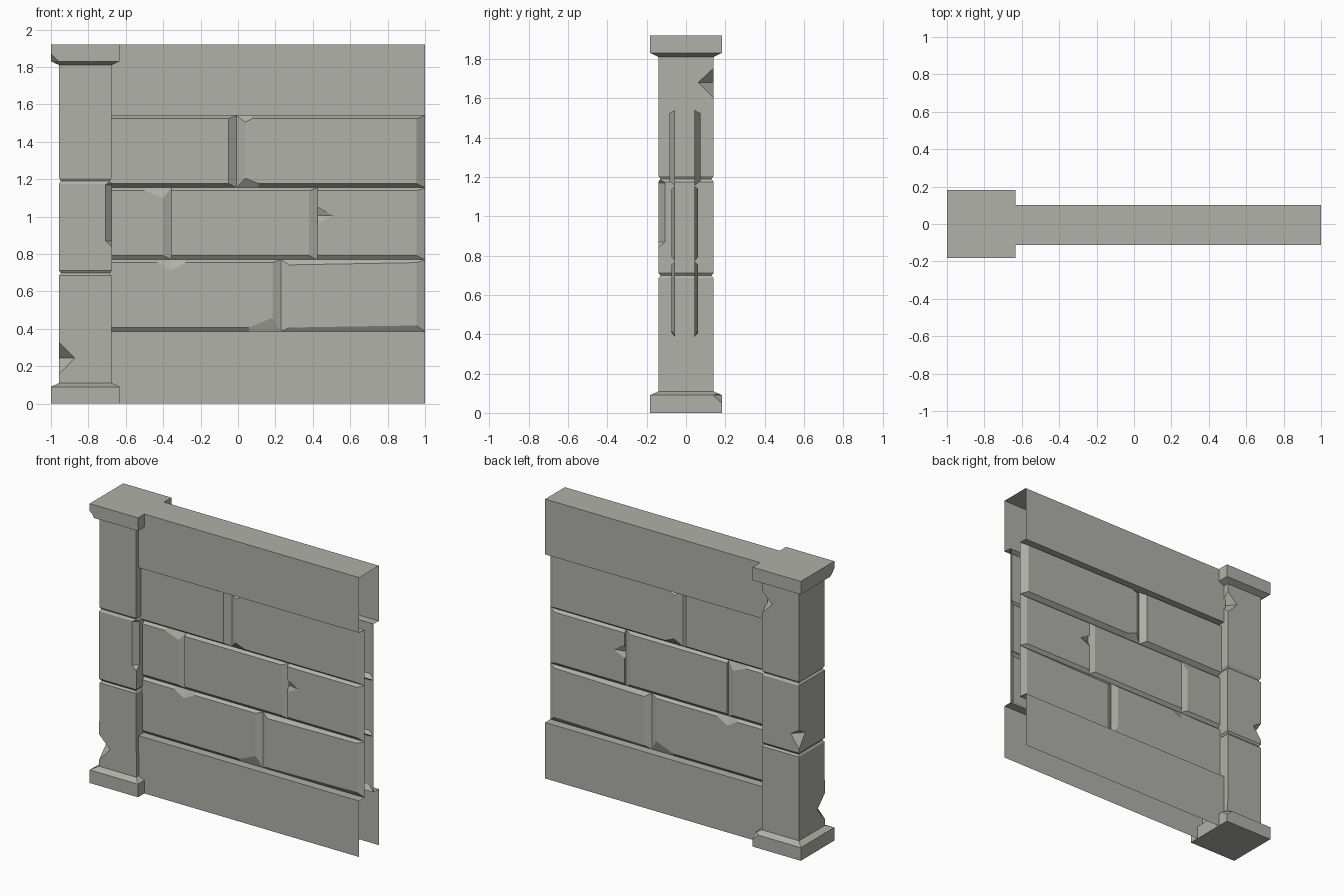
import bpy, bmesh

if "Cube" in bpy.data.objects:
    bpy.data.objects.remove(bpy.data.objects["Cube"])

YC = -0.006          # wall centre plane
GROOVE = 0.049       # joint depth from the centre plane
X_IN, X_END = -0.69, 1.0

stone = bpy.data.materials.new("stone")
stone.diffuse_color = (0.44, 0.44, 0.405, 1)
stone.use_nodes = True
stone.node_tree.nodes["Principled BSDF"].inputs["Base Color"].default_value = stone.diffuse_color


def finish(bm, name):
    me = bpy.data.meshes.new(name)
    bm.to_mesh(me)
    bm.free()
    me.materials.append(stone)
    ob = bpy.data.objects.new(name, me)
    bpy.context.collection.objects.link(ob)
    return ob


# ---- pillar with base, joint grooves and cap: stacked square rings
def pillar(rings, cx):
    bm = bmesh.new()
    loops = [[bm.verts.new((cx + sx * hx, sy * hy, z))
              for sx, sy in ((-1, -1), (1, -1), (1, 1), (-1, 1))] for z, hx, hy in rings]
    for a, b in zip(loops, loops[1:]):
        for i in range(4):
            j = (i + 1) % 4
            bm.faces.new((a[i], a[j], b[j], b[i]))
    bm.faces.new(loops[0][::-1])
    bm.faces.new(loops[-1])
    return finish(bm, "pillar")


# ---- wedge at a vertical corner; levels are (height, bite along each face)
def wedge(bm, cx, cy, sx, sy, levels, e=0.01):
    vs = []
    for z, d in levels:
        for ox, oy in ((e, e), (-d - e, e), (e, -d - e)):
            vs.append(bm.verts.new((cx + sx * ox, cy + sy * oy, z)))
    bmesh.ops.convex_hull(bm, input=vs)
    junk = [v for v in vs if v.is_valid and not v.link_faces]
    bmesh.ops.delete(bm, geom=junk, context='VERTS')


CX, HX, HY = -0.8165, 0.1415, 0.14
BX, BY = 0.1835, 0.182
GX, GY = HX - 0.011, HY - 0.010
post = pillar([(0, BX, BY), (0.09, BX, BY), (0.11, HX, HY),
               (0.685, HX - 0.002, HY), (0.698, GX, GY), (0.712, HX, HY),
               (1.175, HX, HY), (1.19, GX, GY), (1.205, HX - 0.002, HY),
               (1.81, HX - 0.002, HY), (1.83, BX, BY), (1.92, BX, BY)], CX)

# ---- broken corners of the pillar
bm = bmesh.new()
for sx, sy, hx, hy, levels in (
        (-1, -1, HX, HY, [(0.155, 0), (0.245, 0.085), (0.33, 0)]),
        (1, 1, HX, HY, [(1.60, 0), (1.68, 0.08), (1.755, 0)]),
        (-1, 1, HX, HY, [(0.74, 0), (0.83, 0.065), (0.87, 0)]),
        (1, -1, HX, HY, [(0.84, 0), (0.87, 0.033), (1.17, 0.033), (1.20, 0)]),
        (-1, -1, BX, BY, [(1.79, 0), (1.83, 0.04), (1.87, 0)]),
        (1, 1, BX, BY, [(0.05, 0), (0.09, 0.045), (0.13, 0)])):
    wedge(bm, CX + sx * hx, sy * hy, sx, sy, levels)
bmesh.ops.recalc_face_normals(bm, faces=bm.faces)
cutter = finish(bm, "chip_cutter")
cutter.hide_render = True
mod = post.modifiers.new("chips", 'BOOLEAN')
mod.operation, mod.object, mod.solver = 'DIFFERENCE', cutter, 'EXACT'
bpy.context.view_layer.objects.active = post
bpy.ops.object.modifier_apply(modifier="chips")
bpy.data.objects.remove(cutter)


# ---- plain bands: open profiles swept along x, no end caps
def band(name, profile):
    bm = bmesh.new()
    cols = [[bm.verts.new((x, YC + y, z)) for x in (X_IN, X_END)] for y, z in profile]
    for p, q in zip(cols, cols[1:]):
        bm.faces.new((p[0], p[1], q[1], q[0]))
    return finish(bm, name)


W, LOW, HIGH, TOP = 0.107, 0.385, 1.54, 1.92
band("top_band", [(-GROOVE, HIGH), (-W, HIGH), (-W, TOP), (W, TOP), (W, HIGH), (GROOVE, HIGH)])
band("bottom_band_front", [(-W, 0), (-W, LOW), (-GROOVE, LOW)])
band("bottom_band_back", [(GROOVE, LOW), (W, LOW), (W, 0)])


# ---- bevelled bricks on both wall sides; corners run bl, br, tr, tl
# corner: {index: moved face corner}; chips: {edge index: extra face points}
def brick(name, x0, x1, z0, z1, depth, left=0.0, right=0.045, corner={}, chips={}):
    outer = [(x0, z0), (x1, z0), (x1, z1), (x0, z1)]
    inner = [(x0 + left, z0 + 0.022), (x1 - right, z0 + 0.022),
             (x1 - right, z1 - 0.016), (x0 + left, z1 - 0.016)]
    ring = []
    for i in range(4):
        ring.append((outer[i], corner.get(i, inner[i])))
        for x, z in chips.get(i, []):
            ring.append((((x, z0), (x1, z), (x, z1), (x0, z))[i], (x, z)))
    for s, side in ((-1, "front"), (1, "back")):
        bm = bmesh.new()
        o = [bm.verts.new((p[0], YC + s * GROOVE, p[1])) for p, _ in ring]
        f = [bm.verts.new((q[0], YC + s * depth, q[1])) for _, q in ring]
        n = len(ring)
        bm.faces.new(f)
        for i in range(n):
            j = (i + 1) % n
            bm.faces.new((o[i], o[j], f[j], f[i]))
        if s > 0:
            bmesh.ops.reverse_faces(bm, faces=bm.faces)
        finish(bm, f"{name}_{side}")


R1, R2 = 0.77, 1.155
D_TOP, D = 0.079, 0.067
# top row
brick("top_brick_left", X_IN, -0.008, R2, HIGH, D_TOP, right=0.042)
brick("top_brick_right", -0.008, X_END, R2, HIGH, D_TOP, left=0.048,
      corner={0: (0.04, 1.205), 3: (0.04, 1.505)},
      chips={0: [(0.11, 1.177)], 2: [(0.075, 1.524)]})
# middle row
brick("middle_brick_left", X_IN, -0.355, R1, R2, D,
      corner={2: (-0.40, 1.10)}, chips={2: [(-0.50, 1.139)]})
brick("middle_brick_centre", -0.355, 0.425, R1, R2, D)
brick("middle_brick_right", 0.425, X_END, R1, R2, D,
      chips={3: [(0.425, 1.05), (0.51, 1.005), (0.425, 0.965)]})
# bottom row
brick("bottom_brick_left", X_IN, 0.23, LOW, R1, D,
      corner={1: (0.185, 0.46)}, chips={0: [(0.06, 0.407)],
      2: [(-0.28, 0.754), (-0.36, 0.712), (-0.43, 0.754)]})
brick("bottom_brick_right", 0.23, X_END, LOW, R1, D, left=0.045,
      corner={1: (0.955, 0.418), 3: (0.275, 0.742)})
